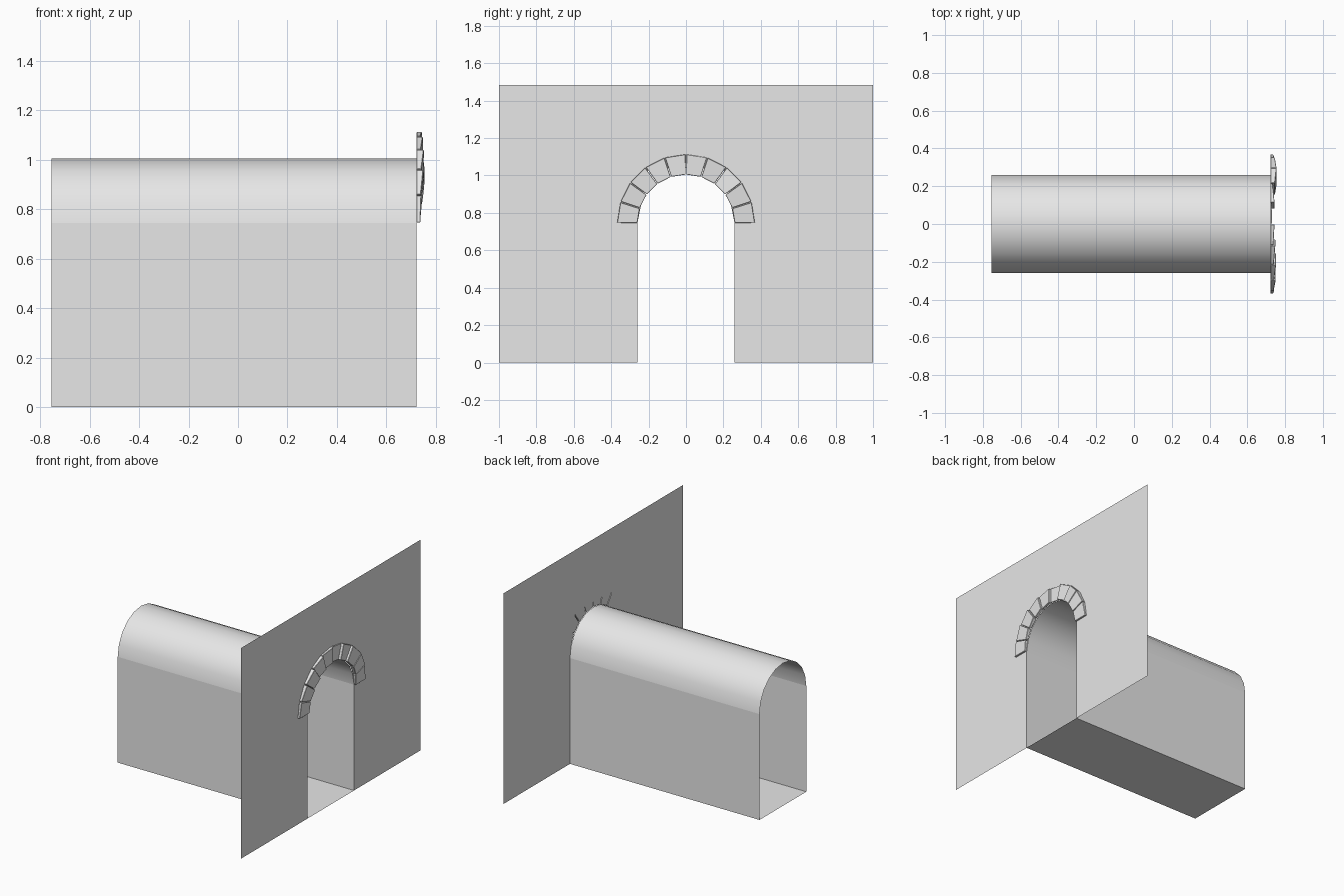
import bpy, bmesh
from math import sin, cos, pi, radians

cube = bpy.data.objects.get("Cube")
if cube:
    bpy.data.objects.remove(cube, do_unlink=True)

GREY = (0.8, 0.8, 0.8, 1.0)
stone = bpy.data.materials.new("stone_grey")
stone.use_nodes = True
stone.diffuse_color = GREY
stone.node_tree.nodes["Principled BSDF"].inputs["Base Color"].default_value = GREY

BACK, FRONT = -0.755, 0.722      # tunnel ends along x
HALF, SPRING = 0.26, 0.745       # half width, height where the arch starts
OUTER = 0.368                    # outer radius of the stone ring
COUNT = 10                       # stones in the ring
TOP = 1.483


def arc(radius, i):
    """Point (y, z) on the arch at joint i, counted from +y."""
    a = pi * i / COUNT
    return radius * cos(a), SPRING + radius * sin(a)


def make(name, bm, smooth=False):
    bmesh.ops.recalc_face_normals(bm, faces=bm.faces)
    mesh = bpy.data.meshes.new(name)
    bm.to_mesh(mesh)
    bm.free()
    mesh.materials.append(stone)
    for p in mesh.polygons:
        p.use_smooth = smooth
    obj = bpy.data.objects.new(name, mesh)
    bpy.context.collection.objects.link(obj)
    return obj


def sweep(name, profile, smooth=False):
    """Open sheet: a (y, z) profile carried along the tunnel."""
    bm = bmesh.new()
    rows = [[bm.verts.new((x, y, z)) for y, z in profile] for x in (BACK, FRONT)]
    for i in range(len(profile) - 1):
        bm.faces.new((rows[0][i], rows[0][i + 1], rows[1][i + 1], rows[1][i]))
    return make(name, bm, smooth)


# Tunnel: open trough of side walls and floor, with a smooth vault on top
sweep("tunnel_sides_and_floor",
      [(HALF, SPRING), (HALF, 0), (-HALF, 0), (-HALF, SPRING)])
sweep("tunnel_vault", [arc(HALF, i) for i in range(COUNT + 1)], smooth=True)

# Front wall: a single sheet with a rough doorway hidden behind the stones
half_outline = [(0.2, 1.04), (HALF, SPRING), (HALF, 0), (1, 0), (1, TOP)]
outline = half_outline + [(-y, z) for y, z in reversed(half_outline)]
bm = bmesh.new()
bm.faces.new([bm.verts.new((FRONT, y, z)) for y, z in outline])
make("front_wall", bm)

# Stone ring: wedges whose faces tilt by different amounts
depths = [(0.015, 0.022), (0.024, 0.032), (0.033, 0.024), (0.012, 0.022),
          (0.006, 0.010), (0.022, 0.016), (0.026, 0.018), (0.030, 0.020),
          (0.028, 0.018), (0.020, 0.016)]
GAP = 0.02
for i, (near, far) in enumerate(depths):
    bm = bmesh.new()
    a, b = i + GAP, i + 1 - GAP
    corners = [(arc(HALF, a), near), (arc(OUTER, a), near),
               (arc(OUTER, b), far), (arc(HALF, b), far)]
    back = [bm.verts.new((FRONT + 0.001, *p)) for p, d in corners]
    face = [bm.verts.new((FRONT + d, *p)) for p, d in corners]
    bm.faces.new(back)
    bm.faces.new(face)
    for k in range(4):
        n = (k + 1) % 4
        bm.faces.new((back[k], back[n], face[n], face[k]))
    stone_obj = make(f"arch_stone_{i + 1}", bm)
    bevel = stone_obj.modifiers.new("worn_edges", 'BEVEL')
    bevel.width = 0.002
    bevel.segments = 1
    bevel.limit_method = 'ANGLE'
    bevel.angle_limit = radians(30)
